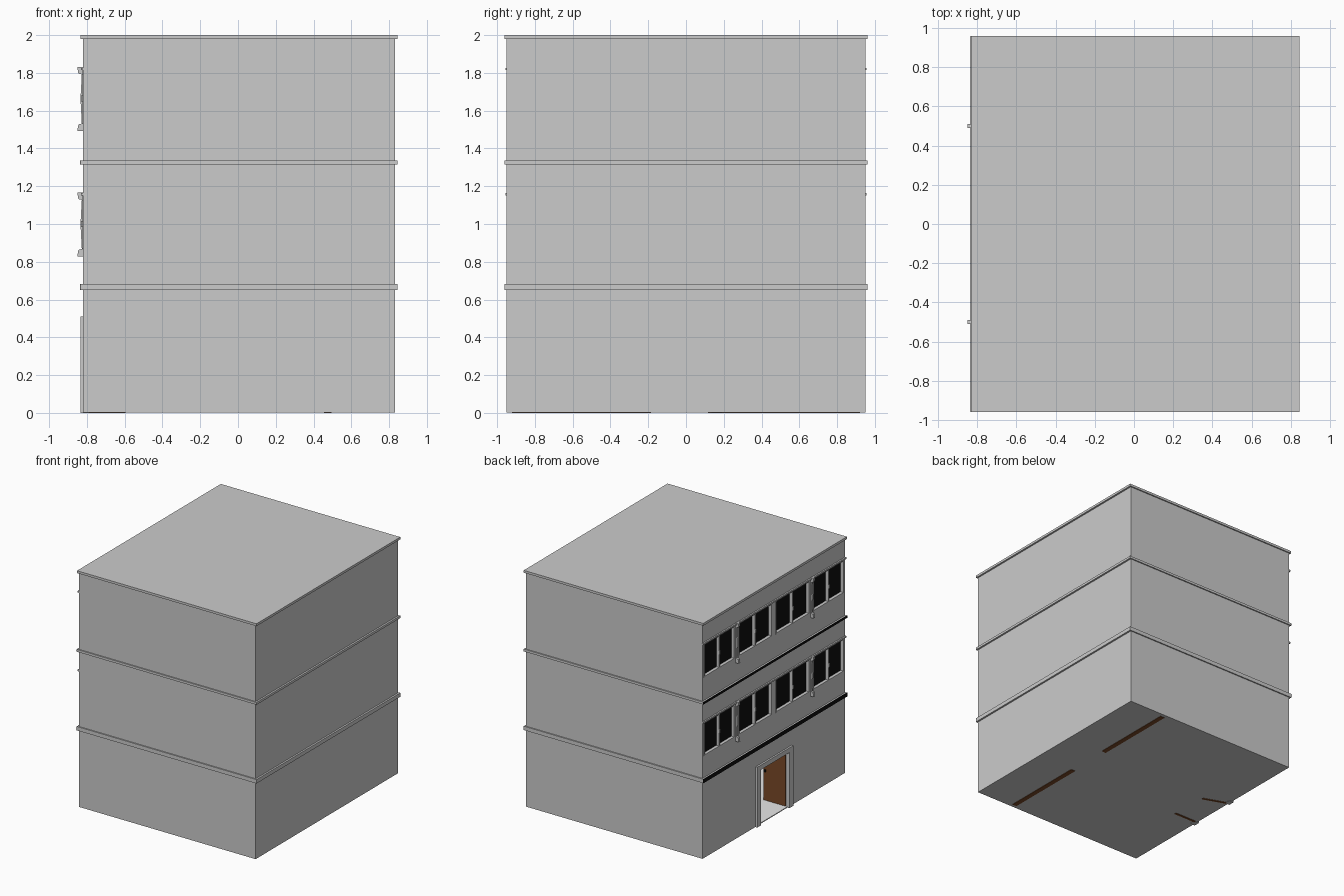
import bpy, bmesh, math
from mathutils import Matrix, Vector

if "Cube" in bpy.data.objects:
    bpy.data.objects.remove(bpy.data.objects["Cube"])


def mat(name, r, g, b):
    m = bpy.data.materials.new(name)
    m.diffuse_color = (r, g, b, 1)
    m.use_nodes = True
    m.node_tree.nodes["Principled BSDF"].inputs["Base Color"].default_value = m.diffuse_color
    return m


GREY = mat("wall grey", 0.60, 0.60, 0.60)
WHITE = mat("floor white", 0.85, 0.85, 0.85)
BLACK = mat("glass black", 0.004, 0.004, 0.004)
BROWN = mat("door brown", 0.19, 0.065, 0.02)


def finish(name, bm, material):
    bmesh.ops.recalc_face_normals(bm, faces=bm.faces)
    me = bpy.data.meshes.new(name)
    bm.to_mesh(me)
    bm.free()
    me.materials.append(material)
    ob = bpy.data.objects.new(name, me)
    bpy.context.collection.objects.link(ob)
    return ob


def boxes(name, material, *specs):
    """One object from boxes given as (x0, x1, y0, y1, z0, z1)."""
    bm = bmesh.new()
    for x0, x1, y0, y1, z0, z1 in specs:
        c = Vector((x0 + x1, y0 + y1, z0 + z1)) / 2
        s = Matrix.Diagonal((x1 - x0, y1 - y0, z1 - z0, 1))
        bmesh.ops.create_cube(bm, size=1, matrix=Matrix.Translation(c) @ s)
    return finish(name, bm, material)


XL, XR, Y, T = -0.82, 0.83, 0.95, 0.03
GLASS_X = XL + 0.022

# Ground floor: hollow room with a doorway in the -x wall
DOOR_Y, DOOR_Z = 0.19, 0.47
boxes("ground_walls", GREY,
      (XR - T, XR, -Y, Y, 0.003, 0.66),
      (XL, XR - T, Y - T, Y, 0.003, 0.66),
      (XL, XR - T, -Y, -Y + T, 0.003, 0.66),
      (XL, XL + T, DOOR_Y, Y - T, 0.003, 0.66),
      (XL, XL + T, -Y + T, -DOOR_Y, 0.003, 0.66),
      (XL, XL + T, -DOOR_Y, DOOR_Y, DOOR_Z, 0.66))
boxes("ground_slab", GREY, (XL, XR, -Y, Y, 0.003, 0.006))
boxes("ground_floor", WHITE, (XL + 0.002, XR - T, -Y + T, Y - T, 0.006, 0.009))

# Brown inner partitions
boxes("partitions", BROWN,
      (0.455, 0.495, 0.19, 0.92, 0, 0.64),
      (0.455, 0.495, -0.92, -0.19, 0, 0.64))

# Door surround
boxes("door_frame", GREY,
      (-0.835, XL + T, DOOR_Y, 0.24, 0, 0.51),
      (-0.835, XL + T, -0.24, -DOOR_Y, 0, 0.51),
      (-0.835, XL + T, -DOOR_Y, DOOR_Y, DOOR_Z, 0.51))

# Two open door leaves with handles
for side, angle in ((1, -20), (-1, 0)):
    place = Matrix.Translation((-0.80, side * 0.195, 0)) @ Matrix.Rotation(math.radians(angle), 4, 'Z')
    leaf = boxes("door_leaf", BROWN, (0, 0.205, -0.01, 0.01, 0, 0.465))
    knob = boxes("door_handle", BLACK, (0.18, 0.195, -0.022, 0.022, 0.25, 0.27))
    leaf.matrix_world = knob.matrix_world = place

# Upper floors: core behind the window front
boxes("upper_core", GREY, (XL + T, XR, -Y, Y, 0.66, 1.99))

# Floor bands and roof slab
for name, z0, z1 in (("lower_band", 0.65, 0.683), ("middle_band", 1.315, 1.335), ("roof_slab", 1.98, 2.0)):
    boxes(name, GREY, (-0.833, 0.845, -0.96, 0.96, z0, z1))
    if name != "roof_slab":
        boxes(name + "_dark_strip", BLACK, (-0.836, -0.832, -0.96, 0.96, z0, z1))

# Window rows, one per upper storey
WINDOWS = [(-0.935, -0.525), (-0.475, -0.025), (0.025, 0.475), (0.525, 0.935)]
for base in (0.0, 0.664):
    zb, zt = 0.865, 1.15          # opening, before the storey offset
    b, t = zb + base, zt + base
    lo, hi = 0.665 + base, 1.325 + base

    # solid parts of the front: spandrels and piers
    edges = [-Y] + [v for w in WINDOWS for v in w] + [Y]
    piers = [(XL, XL + T, edges[i], edges[i + 1], b, t) for i in range(0, len(edges), 2)]
    boxes("window_front", GREY,
          (XL, XL + T, -Y, Y, lo, b), (XL, XL + T, -Y, Y, t, hi), *piers)

    # dark panes
    boxes("glass", BLACK, *[(GLASS_X, XL + T, y0, y1, b, t) for y0, y1 in WINDOWS])

    # thin frames with a middle bar
    f, x0, x1 = 0.01, XL - 0.004, GLASS_X
    bars = []
    for y0, y1 in WINDOWS:
        m = (y0 + y1) / 2
        bars += [(x0, x1, y0, y0 + f, b, t), (x0, x1, y1 - f, y1, b, t),
                 (x0, x1, m - f / 2, m + f / 2, b, t),
                 (x0, x1, y0 + f, y1 - f, b, b + f), (x0, x1, y0 + f, y1 - f, t - f, t)]
        bars.append((x0 - 0.006, x0, m - 0.006, m + 0.006, b + 0.12, b + 0.15))
    boxes("window_frames", GREY, *bars)

    # slim ledge above the windows
    boxes("window_ledge", GREY, (-0.832, XL, -0.955, 0.955, 1.15 + base, 1.163 + base))

    # pilasters with flared foot and head
    profile = [(XL, 0.828), (-0.851, 0.828), (-0.845, 0.863), (-0.827, 0.868), (-0.834, 1.0),
               (-0.827, 1.128), (-0.845, 1.132), (-0.851, 1.166), (XL, 1.166)]
    for yc in (-0.5, 0.5):
        bm = bmesh.new()
        face = bm.faces.new([bm.verts.new((x, yc - 0.01, z + base)) for x, z in profile])
        ext = bmesh.ops.extrude_face_region(bm, geom=[face])
        bmesh.ops.translate(bm, vec=(0, 0.02, 0),
                            verts=[v for v in ext["geom"] if isinstance(v, bmesh.types.BMVert)])
        finish("pilaster", bm, GREY)
